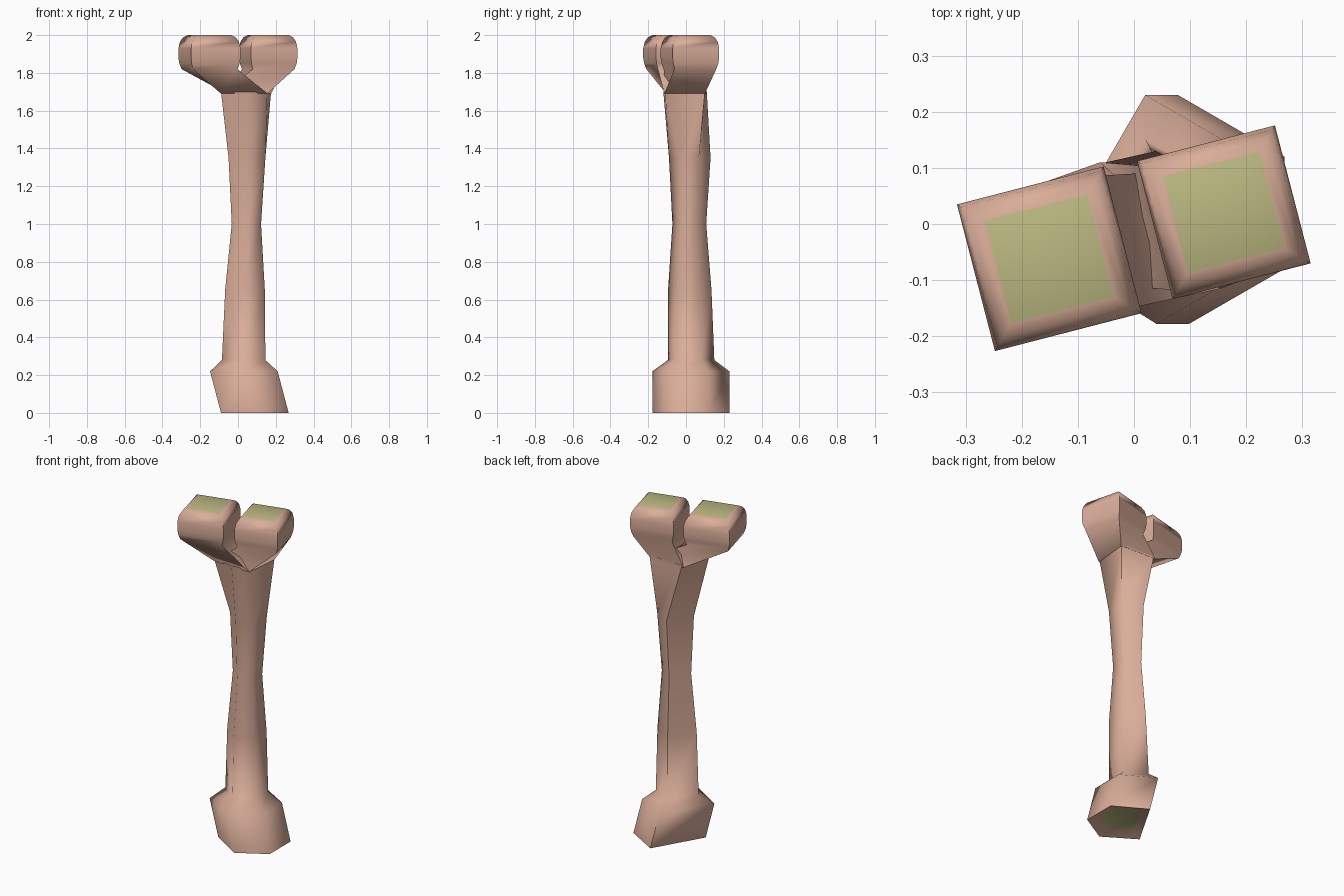
import bpy, bmesh, math
from mathutils import Vector

if "Cube" in bpy.data.objects:
    bpy.data.objects.remove(bpy.data.objects["Cube"])


def material(name, rgb):
    m = bpy.data.materials.new(name)
    m.diffuse_color = (*rgb, 1)
    m.use_nodes = True
    m.node_tree.nodes["Principled BSDF"].inputs["Base Color"].default_value = m.diffuse_color
    return m


BONE = material("bone", (0.70, 0.42, 0.32))
CARTILAGE = material("cartilage", (0.50, 0.48, 0.22))


def loft(name, rings, coloured_end):
    """Skin a stack of equal-sized rings; the end cap 0 or -1 is cartilage."""
    bm = bmesh.new()
    loops = [[bm.verts.new(p) for p in ring] for ring in rings]
    n = len(loops[0])
    for a, b in zip(loops, loops[1:]):
        for i in range(n):
            j = (i + 1) % n
            bm.faces.new((a[i], a[j], b[j], b[i]))
    caps = {0: bm.faces.new(loops[0][::-1]), -1: bm.faces.new(loops[-1])}
    caps[coloured_end].material_index = 1
    bmesh.ops.recalc_face_normals(bm, faces=bm.faces[:])
    me = bpy.data.meshes.new(name)
    bm.to_mesh(me)
    bm.free()
    me.materials.append(BONE)
    me.materials.append(CARTILAGE)
    ob = bpy.data.objects.new(name, me)
    bpy.context.collection.objects.link(ob)
    bpy.context.view_layer.objects.active = ob
    ob.select_set(True)
    bpy.ops.object.shade_smooth_by_angle(angle=math.radians(80))
    ob.select_set(False)


def at(z, pts):
    return [Vector((x, y, z)) for x, y in pts]


# Shaft with flared foot: five-sided sections fitted to x and y ranges
SECTION = [(0.46, 1), (0, 0.39), (0.5, 0), (1, 0.22), (1, 0.72)]


def section(z, x0, x1, y0, y1):
    return at(z, [(x0 + u * (x1 - x0), y0 + v * (y1 - y0)) for u, v in SECTION])


FOOT = [(0.02, 0.23), (-0.148, -0.06), (0.04, -0.178), (0.21, -0.08), (0.21, 0.12)]
sole = [(x + 0.058, y) for x, y in FOOT]
socket = [(0.09 + (x - 0.09) * 0.65, 0.02 + (y - 0.02) * 0.65) for x, y in sole]
loft("shaft", [
    at(0.025, socket),
    at(0.0, sole),
    at(0.22, FOOT),
    section(0.28, -0.085, 0.145, -0.095, 0.15),
    section(0.65, -0.068, 0.142, -0.095, 0.135),
    section(1.0, -0.033, 0.122, -0.072, 0.107),
    section(1.35, -0.05, 0.145, -0.09, 0.13),
    at(1.7, [(-0.05, 0.11), (-0.09, -0.10), (0.04, -0.12), (0.155, -0.11), (0.175, 0.10)]),
], 0)

# Two rounded square knuckles growing out of the shaft top
BASE = [(-0.09, -0.105), (0.155, -0.115), (0.175, 0.10), (-0.06, 0.11)]
PROFILE = [(1.82, 0.90), (1.85, 0.97), (1.88, 1.0), (1.93, 1.0),
           (1.965, 0.95), (1.988, 0.85), (2.0, 0.70)]
c, s = math.cos(math.radians(14.5)), math.sin(math.radians(14.5))


def knuckle(name, cx, cy, half):
    rings = [at(1.69, BASE)]
    for z, k in PROFILE:
        h = half * k
        rings.append(at(z, [(cx + h * (u * c - v * s), cy + h * (u * s + v * c))
                            for u, v in ((-1, -1), (1, -1), (1, 1), (-1, 1))]))
    loft(name, rings, -1)


knuckle("left_knuckle", -0.151, -0.062, 0.135)
knuckle("right_knuckle", 0.16, 0.021, 0.127)
